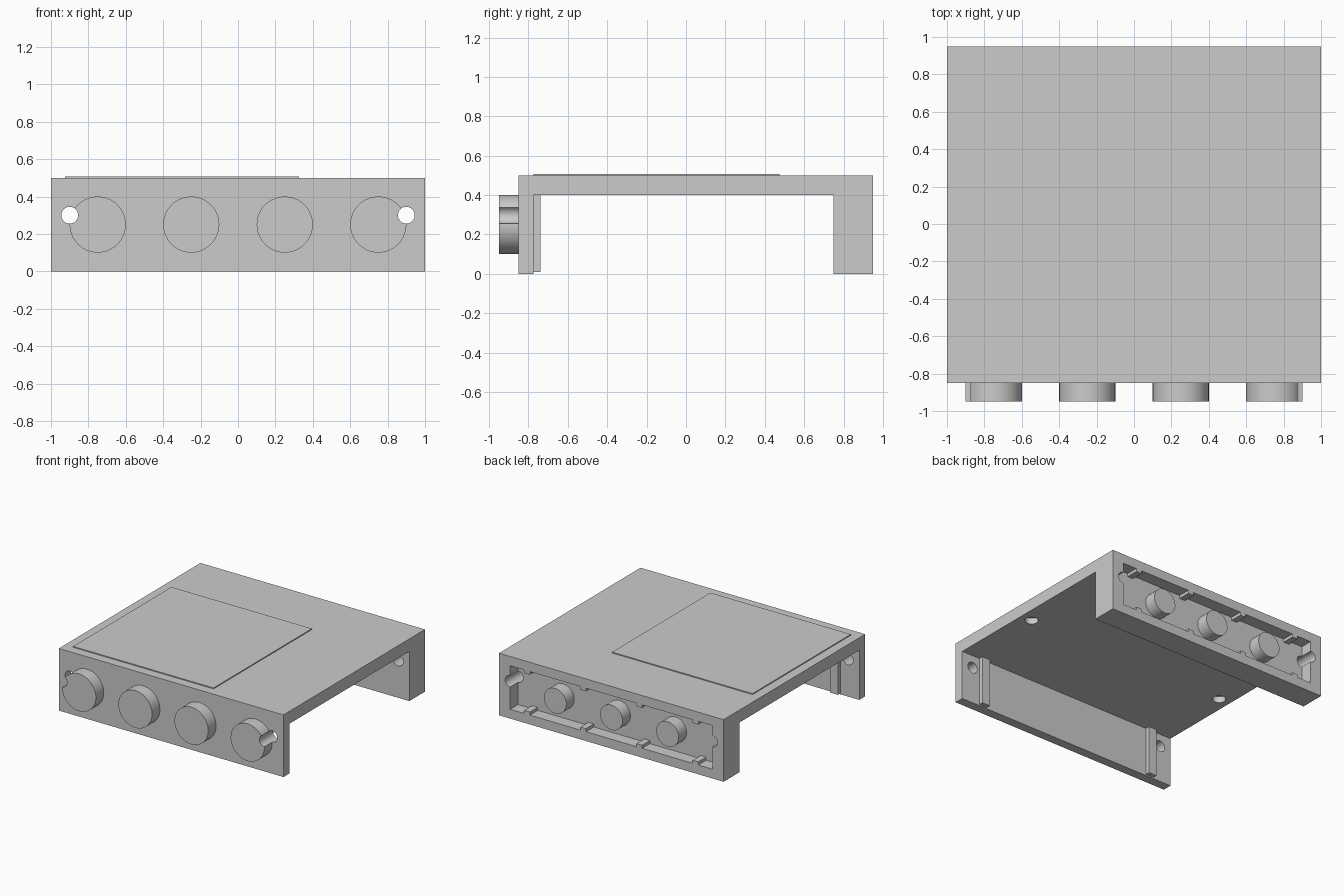
import bpy
import bmesh
from math import pi, radians
from mathutils import Matrix, Vector

if "Cube" in bpy.data.objects:
    bpy.data.objects.remove(bpy.data.objects["Cube"], do_unlink=True)

grey = bpy.data.materials.new("plain_grey")
grey.use_nodes = True
COLOUR = (0.6, 0.6, 0.6, 1)
grey.diffuse_color = COLOUR
grey.node_tree.nodes["Principled BSDF"].inputs["Base Color"].default_value = COLOUR


def finish(name, bm):
    mesh = bpy.data.meshes.new(name)
    bmesh.ops.recalc_face_normals(bm, faces=bm.faces)
    bm.to_mesh(mesh)
    bm.free()
    mesh.materials.append(grey)
    obj = bpy.data.objects.new(name, mesh)
    bpy.context.collection.objects.link(obj)
    return obj


def box(name, low, high):
    low, high = Vector(low), Vector(high)
    bm = bmesh.new()
    size = Matrix.Diagonal((*(high - low), 1))
    bmesh.ops.create_cube(bm, size=1, matrix=Matrix.Translation((low + high) / 2) @ size)
    return finish(name, bm)


def cylinder(name, centre, radius, length, axis="Y", sides=64):
    bm = bmesh.new()
    turn = Matrix.Rotation(pi / 2, 4, "X") if axis == "Y" else Matrix()
    bmesh.ops.create_cone(bm, cap_ends=True, segments=sides, radius1=radius, radius2=radius,
                          depth=length, matrix=Matrix.Translation(centre) @ turn)
    return finish(name, bm)


def cut(obj, cutters):
    bpy.context.view_layer.objects.active = obj
    for cutter in cutters:
        mod = obj.modifiers.new("cut", "BOOLEAN")
        mod.operation = "DIFFERENCE"
        mod.solver = "EXACT"
        mod.object = cutter
        bpy.ops.object.modifier_apply(modifier=mod.name)


def smooth(obj):
    bpy.ops.object.select_all(action="DESELECT")
    obj.select_set(True)
    bpy.context.view_layer.objects.active = obj
    bpy.ops.object.shade_smooth_by_angle(angle=radians(30))


# Bridge-shaped housing: side profile extruded across the width
FRONT, BACK, WALL = -0.85, 0.95, -0.775
profile = [(FRONT, 0), (WALL, 0), (WALL, 0.4), (0.75, 0.4),
           (0.75, 0), (BACK, 0), (BACK, 0.5), (FRONT, 0.5)]
bm = bmesh.new()
face = bm.faces.new([bm.verts.new((-1, y, z)) for y, z in profile])
extruded = bmesh.ops.extrude_face_region(bm, geom=[face])["geom"]
bmesh.ops.translate(bm, vec=(2, 0, 0),
                    verts=[v for v in extruded if isinstance(v, bmesh.types.BMVert)])
housing = finish("housing", bm)

# Cutters: rear recess, long bolt holes, blind holes under the top
recess = box("recess_cutter", (-0.9, 0.85, 0.075), (0.9, 1.1, 0.425))
bolts = [cylinder("bolt_cutter", (s * 0.9, 0, 0.3), 0.045, 2.4, sides=32) for s in (-1, 1)]
blinds = [cylinder("blind_cutter", (s * 0.9, -0.1, 0.4), 0.05, 0.1, "Z", 32) for s in (-1, 1)]
cut(housing, [recess] + bolts + blinds)
smooth(housing)

# Front knobs, the outer two notched by the bolt holes
for i, x in enumerate((-0.75, -0.25, 0.25, 0.75)):
    knob = cylinder(f"front_knob_{i + 1}", (x, -0.9, 0.25), 0.15, 0.1)
    if abs(x) > 0.5:
        cut(knob, bolts)
    smooth(knob)

    # Small tabs on the floor and ceiling of the rear recess
    for side, z in (("lower", 0.075), ("upper", 0.4)):
        box(f"{side}_tab_{i + 1}", (x - 0.025, 0.85, z), (x + 0.025, BACK, z + 0.025))

# Rear knobs inside the recess
for i, x in enumerate((-0.5, 0, 0.5)):
    smooth(cylinder(f"rear_knob_{i + 1}", (x, 0.9, 0.25), 0.1, 0.1))

# Upright ribs behind the front wall
for name, x in (("right_rib", -0.8), ("left_rib", 0.8)):
    box(name, (x - 0.035, WALL, 0.01), (x + 0.035, -0.74, 0.4))

# Thin panel on the top
box("top_panel", (-0.925, WALL, 0.5), (0.325, 0.475, 0.508))

for cutter in [recess] + bolts + blinds:
    bpy.data.objects.remove(cutter, do_unlink=True)
